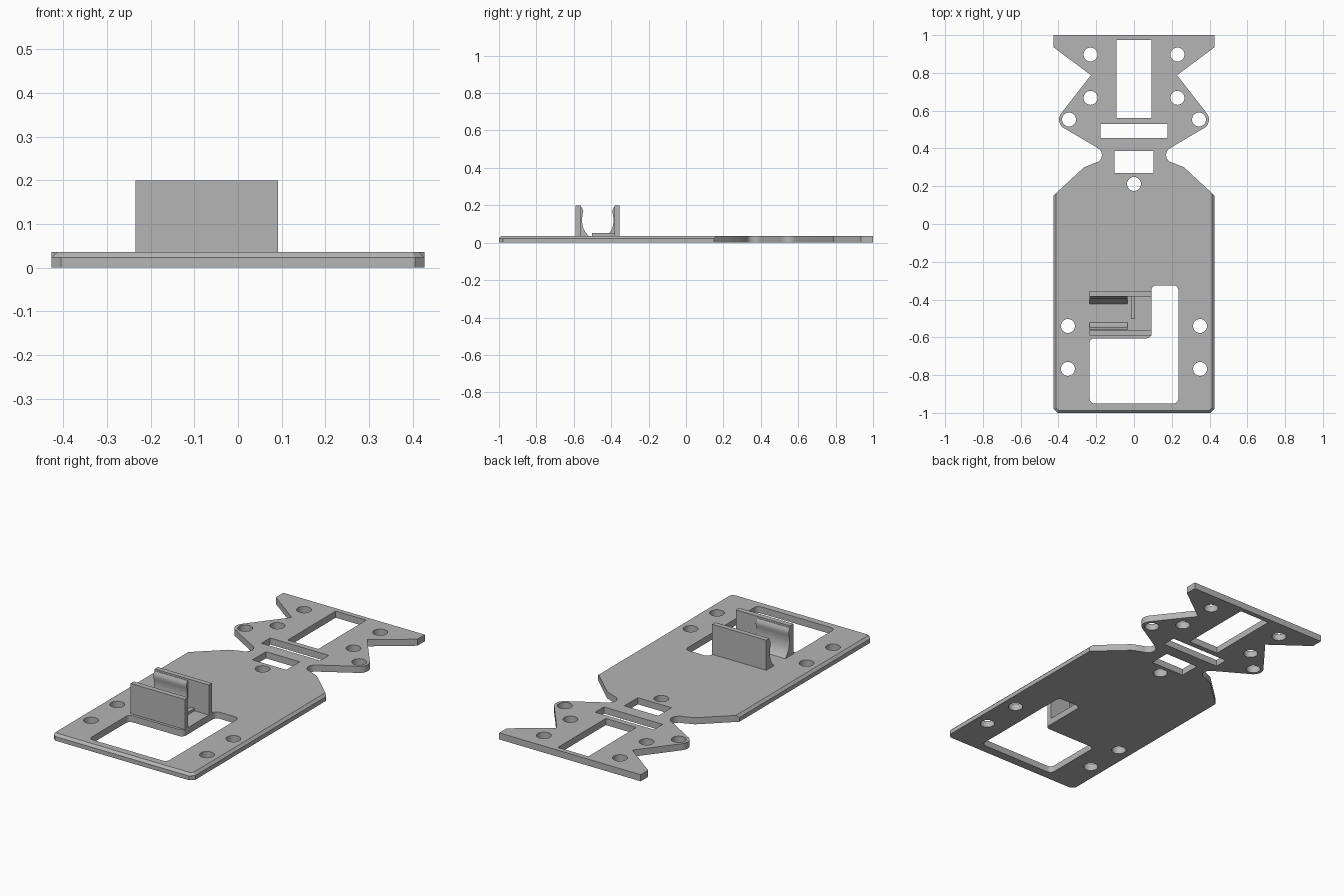
import bpy, bmesh, math

old = bpy.data.objects.get("Cube")
if old:
    bpy.data.objects.remove(old)

THICK = 0.036

grey = bpy.data.materials.new("plain_grey")
grey.use_nodes = True
COLOUR = (0.46, 0.46, 0.46, 1)
grey.diffuse_color = COLOUR
grey.node_tree.nodes["Principled BSDF"].inputs["Base Color"].default_value = COLOUR


def arc(cx, cy, r, start, end, steps):
    """Points on an arc, angles in degrees."""
    angles = [math.radians(start + (end - start) * i / steps) for i in range(steps + 1)]
    return [(cx + r * math.cos(a), cy + r * math.sin(a)) for a in angles]


def prism(bm, points, z0, z1):
    """Extrude a flat outline upwards."""
    face = bm.faces.new([bm.verts.new((x, y, z0)) for x, y in points])
    top = bmesh.ops.extrude_face_region(bm, geom=[face])["geom"]
    verts = [g for g in top if isinstance(g, bmesh.types.BMVert)]
    bmesh.ops.translate(bm, verts=verts, vec=(0, 0, z1 - z0))
    return verts


def rect(x0, x1, y0, y1):
    return [(x0, y0), (x1, y0), (x1, y1), (x0, y1)]


def finish(bm, name):
    bmesh.ops.recalc_face_normals(bm, faces=bm.faces)
    mesh = bpy.data.meshes.new(name)
    bm.to_mesh(mesh)
    bm.free()
    mesh.materials.append(grey)
    obj = bpy.data.objects.new(name, mesh)
    bpy.context.collection.objects.link(obj)
    return obj


def shade(obj):
    bpy.ops.object.select_all(action="DESELECT")
    obj.select_set(True)
    bpy.context.view_layer.objects.active = obj
    bpy.ops.object.shade_smooth_by_angle(angle=math.radians(30))


# Base plate outline: right half from back to front, then mirrored
half = [(0.427, 1.0), (0.427, 0.936), (0.228, 0.788)]
half += arc(0.344, 0.553, 0.053, 35, -68, 10)
half += arc(0.212, 0.365, 0.042, 120, 265, 10)
half += [(0.265, 0.3), (0.427, 0.15), (0.427, -0.978), (0.405, -1.0)]
outline = half + [(-x, y) for x, y in reversed(half)]
bm = bmesh.new()
prism(bm, outline, 0, THICK)

# Chamfer the upper rim along the long sides and the front
rim = [e for e in bm.edges
       if all(v.co.z > 0.03 and abs(v.co.x) > 0.4 and v.co.y < 0.2 for v in e.verts)]
bmesh.ops.bevel(bm, geom=rim, offset=0.013, offset_type="OFFSET", segments=1,
                profile=0.5, affect="EDGES")
plate = finish(bm, "base_plate")

# Cutters for the openings and screw holes
bm = bmesh.new()
for opening in (rect(-0.092, 0.092, 0.56, 0.973), rect(-0.177, 0.177, 0.455, 0.53),
                rect(-0.102, 0.102, 0.27, 0.386)):
    prism(bm, opening, -0.1, 0.1)
holes = [(0, 0.212)]
for x, y in ((0.23, 0.897), (0.23, 0.668), (0.344, 0.553), (0.35, -0.54), (0.35, -0.767)):
    holes += [(x, y), (-x, y)]
for x, y in holes:
    prism(bm, arc(x, y, 0.037, 0, 348.75, 31), -0.1, 0.1)
# L-shaped opening with rounded corners
R = 0.025
window = arc(-0.235 + R, -0.95 + R, R, 180, 270, 5)
window += arc(0.235 - R, -0.95 + R, R, -90, 0, 5)
window += arc(0.235 - R, -0.325 - R, R, 0, 90, 5)
window += arc(0.092 + R, -0.325 - R, R, 90, 180, 5)
window += arc(0.092 - R, -0.605 + R, R, 0, -90, 5)
window += arc(-0.235 + R, -0.605 - R, R, 90, 180, 5)
prism(bm, window, -0.1, 0.1)
cutter = finish(bm, "opening_cutter")
cutter.hide_render = True

mod = plate.modifiers.new("openings", "BOOLEAN")
mod.operation = "DIFFERENCE"
mod.solver = "EXACT"
mod.object = cutter
bpy.context.view_layer.objects.active = plate
bpy.ops.object.modifier_apply(modifier=mod.name)
bpy.data.objects.remove(cutter)
shade(plate)

# Holder: two upright walls, each with a curved gripping lip inside
LEFT_END, RIGHT_END = -0.235, 0.092
lip_profile = [(-0.005, 0.19), (0.002, 0.19), (0.009, 0.178), (0.012, 0.165), (0.008, 0.15),
               (0.005, 0.13), (0.005, 0.11), (0.008, 0.09), (0.014, 0.072),
               (0.024, 0.055), (0.04, 0.036), (0.04, 0.03), (-0.005, 0.03)]
for side, outer, inner, turn in (("front", -0.59, -0.561, 1), ("back", -0.356, -0.383, -1)):
    bm = bmesh.new()
    prism(bm, rect(LEFT_END, RIGHT_END, min(outer, inner), max(outer, inner)), 0.03, 0.2)
    finish(bm, side + "_holder_wall")

    bm = bmesh.new()
    prism(bm, lip_profile, LEFT_END, -0.035)
    for v in bm.verts:
        y, z, x = v.co
        v.co = (x, inner + turn * y, z)
    shade(finish(bm, side + "_holder_lip"))

# Low stop rib across the holder floor
bm = bmesh.new()
prism(bm, rect(-0.016, 0.006, -0.503, -0.383), 0.03, 0.051)
finish(bm, "floor_rib")
